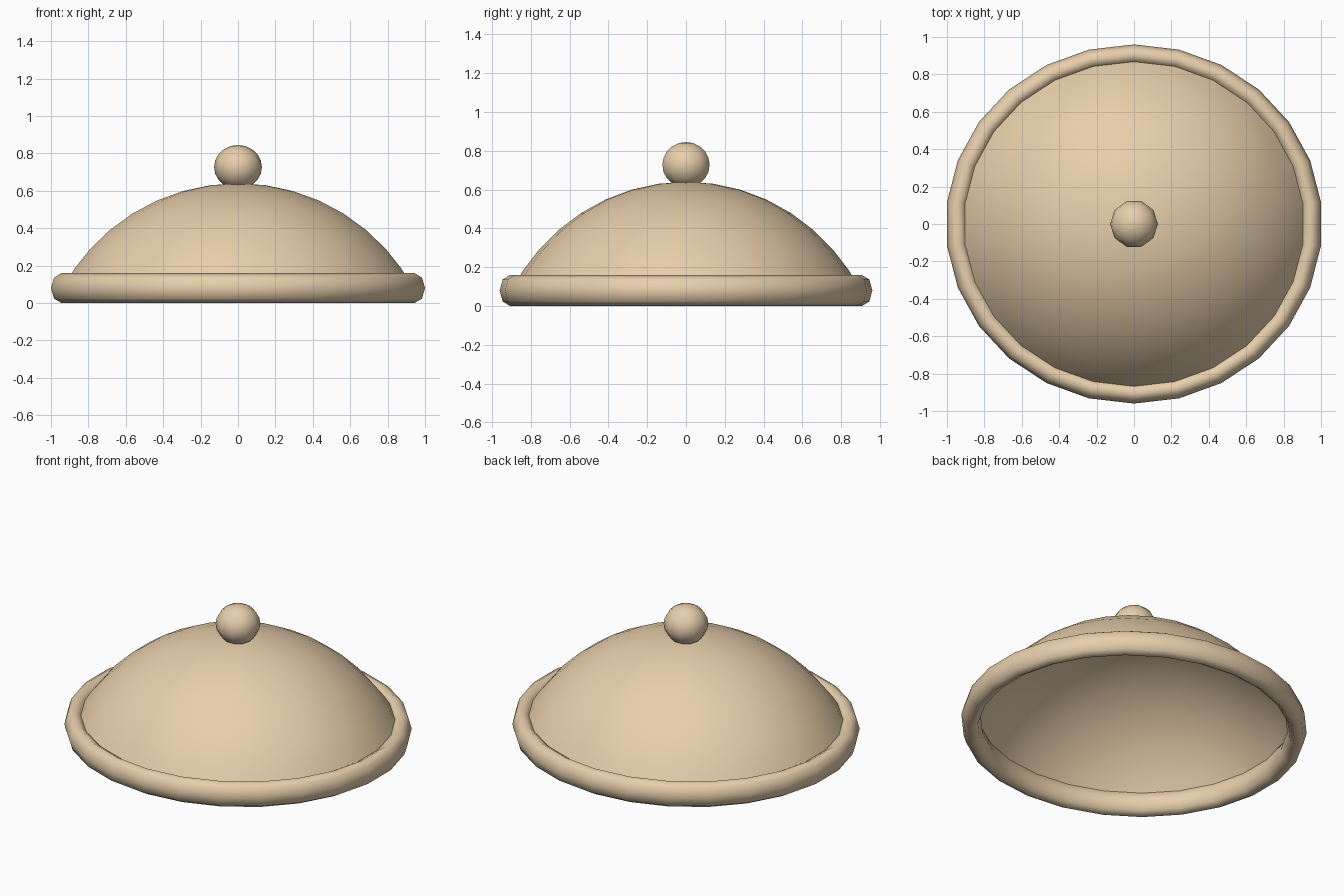
import bpy, bmesh
from math import sin, cos, pi, radians, sqrt

if "Cube" in bpy.data.objects:
    bpy.data.objects.remove(bpy.data.objects["Cube"])

SIDES = 26
RX = 1 / cos(pi / SIDES)   # flat facets face +-x, so corners lie slightly outside
RY = 0.96                  # the lid is slightly oval


def lathe(name, profile, closed=False, pole=None):
    """Spin an (r, z) profile round z, with one corner pointing along +y."""
    bm = bmesh.new()
    rings = []
    for i in range(SIDES):
        a = pi / 2 + 2 * pi * i / SIDES
        rings.append([bm.verts.new((r * cos(a) * RX, r * sin(a) * RY, z)) for r, z in profile])
    tip = bm.verts.new((0, 0, pole)) if pole is not None else None
    n = len(profile)
    for i in range(SIDES):
        a, b = rings[i], rings[(i + 1) % SIDES]
        for j in range(n if closed else n - 1):
            k = (j + 1) % n
            bm.faces.new((a[j], b[j], b[k], a[k]))
        if tip:
            bm.faces.new((tip, a[0], b[0]))
    bmesh.ops.recalc_face_normals(bm, faces=bm.faces)
    return finish(name, bm)


def finish(name, bm):
    for f in bm.faces:
        f.smooth = True
    me = bpy.data.meshes.new(name)
    bm.to_mesh(me)
    bm.free()
    ob = bpy.data.objects.new(name, me)
    bpy.context.collection.objects.link(ob)
    me.materials.append(tan)
    return ob


tan = bpy.data.materials.new("tan")
tan.diffuse_color = (0.80, 0.62, 0.41, 1)
tan.use_nodes = True
tan.node_tree.nodes["Principled BSDF"].inputs["Base Color"].default_value = tan.diffuse_color

# Rim: ring with an upright oval octagonal section
lathe("rim", [(0.944 + 0.056 * cos(k * pi / 4), 0.08 + 0.08 * sin(k * pi / 4)) for k in range(8)], closed=True)

# Dome: open spherical cap whose lower edge is tucked into the rim
R, TOP = 1.065, 0.64
lathe("dome", [(R * sin(radians(t)), TOP - R + R * cos(radians(t)))
               for t in (8, 16, 24, 32, 40, 48, 55, 61)], pole=TOP)

# Knob: ten-sided ball resting in the top of the dome
bm = bmesh.new()
bmesh.ops.create_uvsphere(bm, u_segments=10, v_segments=10, radius=1)
for v in bm.verts:
    x, y, z = v.co
    v.co = (-y * 0.128, x * 0.128, 0.727 + z * 0.118)
finish("knob", bm)
